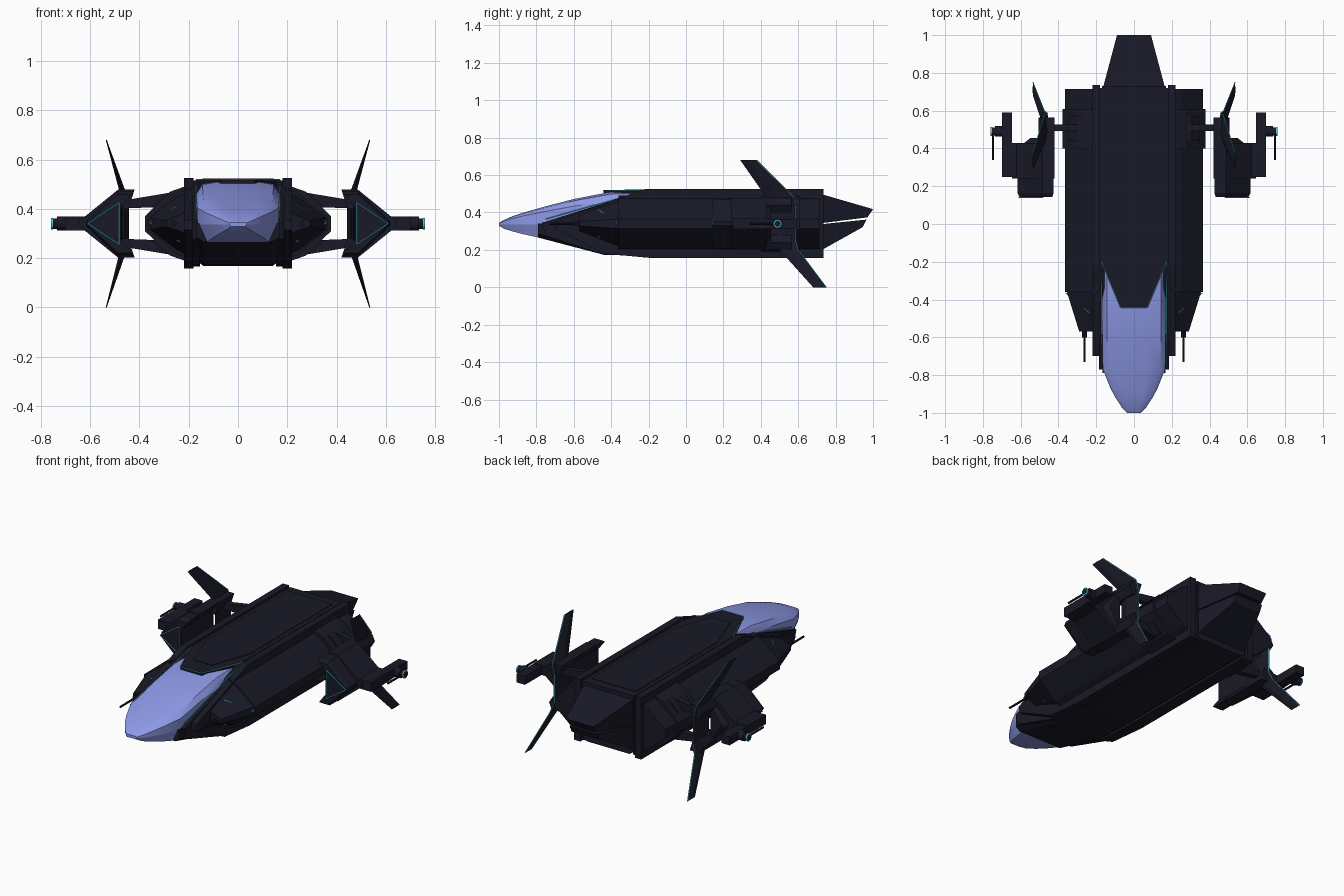
import bpy, bmesh, math
from mathutils import Vector

if "Cube" in bpy.data.objects:
    bpy.data.objects.remove(bpy.data.objects["Cube"])


def material(name, rgb):
    m = bpy.data.materials.new(name)
    m.diffuse_color = (*rgb, 1)
    m.use_nodes = True
    m.node_tree.nodes["Principled BSDF"].inputs["Base Color"].default_value = m.diffuse_color
    return m


HULL = material("dark_hull", (0.010, 0.010, 0.021))
GLASS = material("violet_glass", (0.27, 0.32, 0.80))
GLOW = material("cyan_trim", (0.08, 0.62, 0.66))


def finish(name, bm, mat, mirror=False):
    bmesh.ops.recalc_face_normals(bm, faces=bm.faces[:])
    me = bpy.data.meshes.new(name)
    bm.to_mesh(me)
    bm.free()
    me.materials.append(mat)
    ob = bpy.data.objects.new(name, me)
    bpy.context.collection.objects.link(ob)
    if mirror:
        ob.modifiers.new("mirror", 'MIRROR').use_mirror_merge = False
    return ob


def loft(name, sections, mat=HULL, mirror=False):
    """Skin closed sections of equal point count and cap both ends."""
    bm = bmesh.new()
    rings = [[bm.verts.new(p) for p in s] for s in sections]
    n = len(rings[0])
    for a, b in zip(rings, rings[1:]):
        for i in range(n):
            j = (i + 1) % n
            bm.faces.new((a[i], a[j], b[j], b[i]))
    bm.faces.new(rings[0])
    bm.faces.new(rings[-1])
    return finish(name, bm, mat, mirror)


def prism(name, pts, axis, a, b, mat=HULL, mirror=False):
    """Extrude a 2D profile along an axis (0=x, 1=y, 2=z)."""
    def put(p, d):
        q = list(p)
        q.insert(axis, d)
        return q
    return loft(name, [[put(p, d) for p in pts] for d in (a, b)], mat, mirror)


def rod(name, a, b, r, mat=HULL, sides=12, mirror=True):
    a, b = Vector(a), Vector(b)
    q = (b - a).to_track_quat('Z', 'Y')
    ring = [q @ Vector((r * math.cos(t), r * math.sin(t), 0))
            for t in (2 * math.pi * i / sides for i in range(sides))]
    return loft(name, [[c + v for v in ring] for c in (a, b)], mat, mirror)


def trim(name, pts, r=0.0025):
    """Thin glowing strip along a path, mirrored."""
    for a, b in zip(pts, pts[1:]):
        rod(name, a, b, r, GLOW, 4)


def box(name, x0, x1, y0, y1, z0, z1):
    return prism(name, [(x0, y0), (x1, y0), (x1, y1), (x0, y1)], 2, z0, z1, HULL, True)


# Nose canopy and chin glass: (y, half width, top, middle, bottom)
nose = [(-1, .035, .345, .337, .328), (-.97, .065, .362, .337, .312), (-.92, .098, .383, .337, .297),
        (-.87, .125, .399, .337, .284), (-.77, .165, .428, .337, .262), (-.6, .168, .472, .337, .222),
        (-.4, .169, .511, .337, .172), (-.2, .169, .513, .337, .172)]


def arch(y, w, t, m):
    h = t - m
    half = [(w, m), (w, m + .72 * h), (.85 * w, m + .93 * h), (.45 * w, t)]
    return [(x, y, z) for x, z in half] + [(-x, y, z) for x, z in reversed(half)]


canopy = loft("canopy", [arch(y, w, t, m) for y, w, t, m, b in nose], GLASS)
loft("chin_glass", [[(w, y, m), (w * .8, y, b), (-w * .8, y, b), (-w, y, m)]
                    for y, w, t, m, b in nose[:5]], GLASS)

# Lower hull
loft("lower_hull", [[(.168, y, .34), (.168, y, b + .02), (.14, y, b), (-.14, y, b), (-.168, y, b + .02),
                     (-.168, y, .34)] for y, b in ((-.79, .266), (-.44, .174), (-.2, .168), (.73, .168))])

# Roof with raised panel
prism("roof", [(-.07, -.44), (.07, -.44), (.17, -.2), (.17, .73), (-.17, .73), (-.17, -.2)], 2, .3, .519)
prism("roof_panel", [(-.06, -.33), (.06, -.33), (.145, -.09), (.145, .68), (-.145, .68), (-.145, -.09)],
      2, .5, .523)
trim("canopy_trim", [(0, -.442, .519), (.07, -.442, .519), (.171, -.2, .518), (.171, -.42, .46),
                     (.171, -.75, .365)])

# Side plates flanking the fuselage
prism("inner_plate", [(-.77, .345), (-.23, .515), (.72, .515), (.72, .165), (-.2, .165), (-.44, .175),
                      (-.75, .275)], 0, .155, .186, HULL, True)
prism("outer_plate", [(-.70, .355), (-.22, .525), (.735, .525), (.735, .158), (-.2, .158), (-.44, .18),
                      (-.70, .315)], 0, .18, .22, HULL, True)

# Split tail
loft("upper_tail", [[(.17, .7, .505), (.17, .7, .34), (-.17, .7, .34), (-.17, .7, .505)],
                    [(.09, 1, .418), (.085, .97, .374), (-.085, .97, .374), (-.09, 1, .418)]])
loft("lower_tail", [[(.17, .7, .335), (.17, .7, .185), (-.17, .7, .185), (-.17, .7, .335)],
                    [(.09, .965, .362), (.09, .945, .322), (-.09, .945, .322), (-.09, .965, .362)]])


# Side pods with tapered fronts
def pod(y, out, shoulder, hi, lo, flat=.025):
    return [(.19, y, hi), (shoulder, y, hi - .03), (out, y, .34 + flat), (out, y, .34 - flat),
            (shoulder, y, lo + .03), (.19, y, lo)]


loft("side_pod", [pod(-.57, .29, .235, .405, .28, .012), pod(-.36, .355, .25, .475, .205)], HULL, True)
loft("side_pod_body", [pod(-.36, .365, .25, .49, .19), pod(.715, .365, .25, .49, .19)], HULL, True)
loft("pod_collar", [pod(.40, .378, .275, .50, .18, .03), pod(.61, .378, .275, .50, .18, .03)], HULL, True)
trim("pod_trim", [(.235, -.47, .415), (.362, -.365, .345), (.235, -.47, .265)])
rod("pod_gun", (.262, -.73, .34), (.262, -.5, .34), .006, sides=8)
rod("pod_gun_sleeve", (.262, -.6, .34), (.262, -.5, .34), .013, sides=8)

# Struts out to the nacelles, above and below
for s, label in ((1, "upper"), (-1, "lower")):
    prism(label + "_strut", [(.25, .34 + s * .13), (.46, .34 + s * .095), (.46, .34 + s * .062),
                             (.25, .34 + s * .07)], 1, .493, .527, HULL, True)
    prism(label + "_strut_root", [(.25, .34 + s * .135), (.30, .34 + s * .118), (.35, .34 + s * .068),
                                  (.25, .34 + s * .06)], 1, .44, .57, HULL, True)


# Triangular engine nacelles
def nacelle(y, k=1.0, out=.645):
    half = [(.47, .075), (.422, .138), (.487, .138), (out, .01)]
    pts = half + [(x, -h) for x, h in reversed(half)]
    return [(.5 + (x - .5) * k, y, .34 + h * k) for x, h in pts]


loft("nacelle_front", [nacelle(.142, .86, .622), nacelle(.165, .96, .622), nacelle(.25, .96, .622)], HULL, True)
loft("nacelle_body", [nacelle(.24), nacelle(.43)], HULL, True)
loft("nacelle_rear", [nacelle(.43, .8, .6), nacelle(.455, .7, .57)], HULL, True)
trim("nacelle_trim", [(.482, .141, .425), (.61, .141, .34), (.482, .141, .255), (.482, .141, .425)])

# Swept fins: (z, leading y, trailing y, x, half thickness)
fin = [(0, .68, .75, .535, .002), (.2, .50, .60, .475, .012), (.255, .44, .585, .458, .016),
       (.425, .44, .585, .458, .016), (.48, .43, .58, .472, .012), (.68, .29, .377, .535, .002)]
loft("fin", [[(x, a, z), (x + t, a * .6 + b * .4, z), (x, b, z), (x - t, a * .6 + b * .4, z)]
             for z, a, b, x, t in fin], HULL, True)
trim("fin_trim", [(x, b, z) for z, a, b, x, t in fin])
for s, label in ((1, "upper"), (-1, "lower")):
    prism(label + "_fin_root", [(.42, .34 + s * .138), (.487, .34 + s * .138), (.505, .34 + s * .10),
                                (.48, .34 + s * .06), (.445, .34 + s * .06)], 1, .42, .565, HULL, True)

# Outboard gun turret
box("turret_arm", .59, .70, .25, .43, .312, .368)
box("turret_boom", .645, .70, .42, .59, .315, .365)
rod("turret_drum", (.69, .49, .34), (.735, .49, .34), .028)
rod("turret_cap", (.73, .49, .34), (.757, .49, .34), .021)
rod("turret_ring", (.752, .49, .34), (.7585, .49, .34), .023, GLOW)
rod("turret_hub", (.75, .49, .34), (.76, .49, .34), .017)
rod("turret_gun", (.746, .34, .34), (.746, .5, .34), .006, sides=8)

# Soft shading along the canopy
bpy.ops.object.select_all(action='DESELECT')
canopy.select_set(True)
bpy.context.view_layer.objects.active = canopy
bpy.ops.object.shade_smooth_by_angle(angle=math.radians(35))
